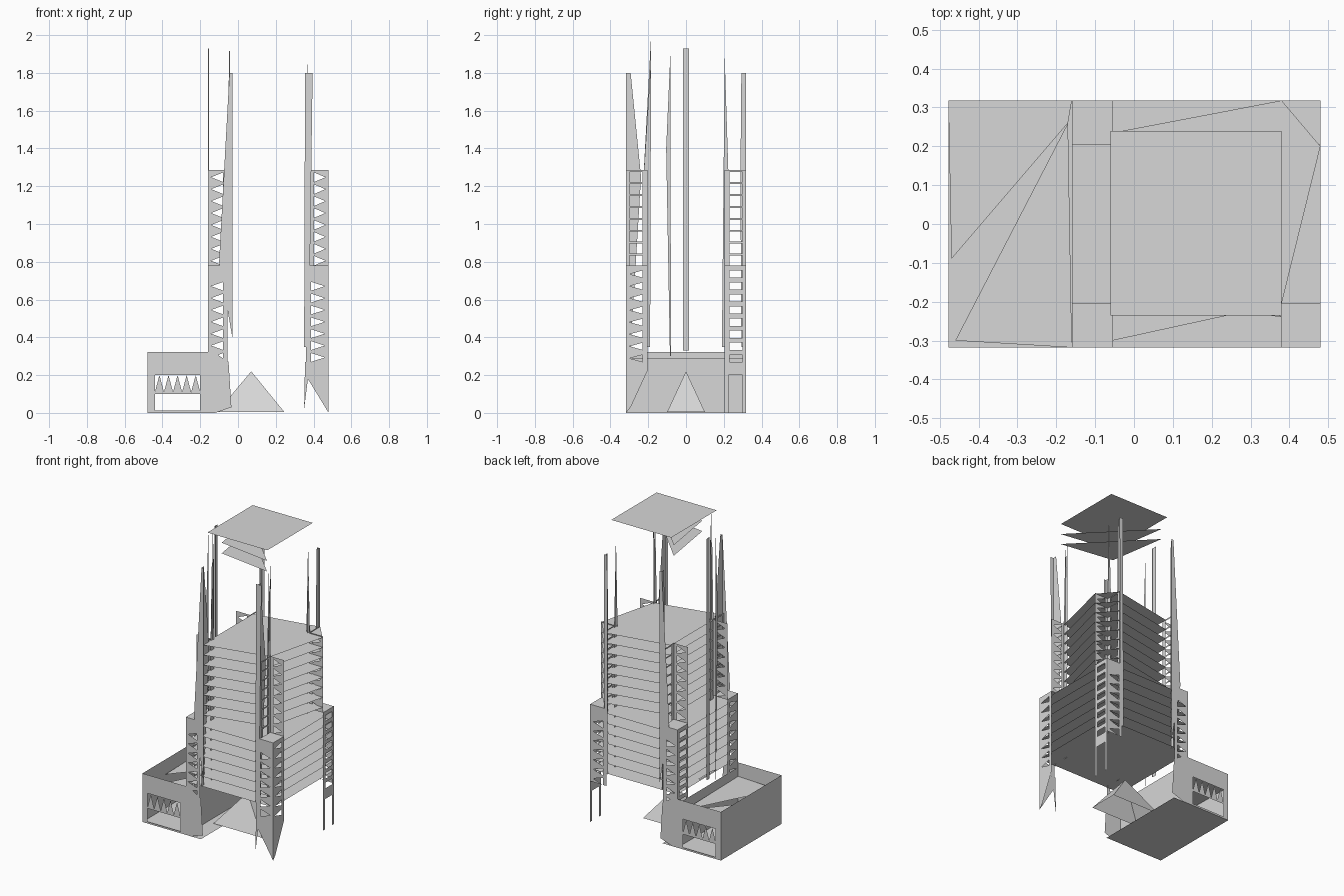
import bpy

if "Cube" in bpy.data.objects:
    bpy.data.objects.remove(bpy.data.objects["Cube"])

grey = bpy.data.materials.new("light_grey")
grey.use_nodes = True
tone = (0.68, 0.68, 0.68, 1)
grey.diffuse_color = tone
grey.node_tree.nodes["Principled BSDF"].inputs["Base Color"].default_value = tone

X0, X1, Y = -0.16, 0.48, 0.318      # outer tower footprint
XI0, XI1, YI = -0.055, 0.38, 0.205  # inner lines of the corner towers
STEP = 0.0662                       # storey height
MID, TOP = 0.78, 1.285              # shoulder and main roof heights


class Sheets:
    """Collects flat polygons on axis planes into one object."""

    def __init__(self, name):
        self.name, self.verts, self.faces = name, [], []

    def add3(self, points):
        start = len(self.verts)
        self.verts += points
        self.faces.append(range(start, len(self.verts)))

    def add(self, axis, c, points):
        place = {"x": lambda u, v: (c, u, v),
                 "y": lambda u, v: (u, c, v),
                 "z": lambda u, v: (u, v, c)}[axis]
        self.add3([place(u, v) for u, v in points])

    def rect(self, axis, c, u0, u1, v0, v1):
        self.add(axis, c, [(u0, v0), (u1, v0), (u1, v1), (u0, v1)])

    def build(self):
        mesh = bpy.data.meshes.new(self.name)
        mesh.from_pydata(self.verts, [], [list(f) for f in self.faces])
        mesh.materials.append(grey)
        obj = bpy.data.objects.new(self.name, mesh)
        bpy.context.collection.objects.link(obj)


def lattice(s, axis, c, a, b, z0, z1, rung, gusset):
    """Ladder panel from outer edge a to inner edge b."""
    w = b - a
    p, q = a + 0.17 * w, b - 0.22 * w
    s.rect(axis, c, a, p, z0, z1)
    s.rect(axis, c, q, b, z0, z1)
    bays = round((z1 - z0) / STEP)
    h = (z1 - z0) / bays
    for i in range(bays):
        zb, zt = z0 + i * h, z0 + (i + 1) * h
        s.rect(axis, c, p, q, zt - rung, zt)
        if gusset:  # triangular openings
            zm = (zb + zt - rung) / 2
            s.add(axis, c, [(p, zb), (q, zb), (p, zm)])
            s.add(axis, c, [(p, zm), (q, zt - rung), (p, zt - rung)])


# Storeys: full rectangle below the shoulder, skewed polygon above
floors = Sheets("floor_plates")
for k in range(15):
    z = TOP - 0.005 - k * STEP
    if z < MID + 0.01:
        floors.rect("z", z, X0, X1, -Y, Y)
    else:
        floors.add("z", z, [(XI0, -0.3), (XI1, -YI), (X1, YI - 0.005),
                            (XI1, Y), (XI0, 0.235)])
floors.build()

# Floating roof and the broken plates below it
roof = Sheets("upper_roof")
roof.rect("z", 1.998, -0.06, 0.38, -0.235, 0.24)
roof.build()
broken = Sheets("broken_upper_plates")
for z in (1.86, 1.93):
    broken.add("z", z, [(0.01, -0.185), (0.38, -0.24), (-0.05, 0.2)])
broken.build()

# Corner towers
for side, xo, xi in (("right", X0, XI0), ("left", X1, XI1)):
    for end, sy in (("front", -1), ("back", 1)):
        t = Sheets(f"{end}_{side}_tower")
        yo, yi = sy * Y, sy * YI
        left = side == "left"
        foot = xi - 0.02 * left
        # outer faces of the lower part, inner faces of the upper part
        lattice(t, "x", xo, yo, yi, 0.27, MID, 0.026, sy < 0)
        lattice(t, "y", yo, xo, foot, 0.27, 0.71, 0.016, True)
        t.rect("y", yo, xo, foot, 0.71, MID)
        lattice(t, "x", xi, yo, yi, MID, TOP, 0.01, False)
        lattice(t, "y", yi, xo, xi, MID, TOP, 0.012, True)
        t.rect("z", MID, min(xo, xi), max(xo, xi), min(yo, yi), max(yo, yi))
        # legs: solid points at the front, thin strips at the back
        if sy < 0:
            t.add("x", xo, [(yo, 0.27), (yi, 0.27), (yi, 0.22), (yo + 0.025, 0.03), (yo, 0)])
            if left:
                t.add("y", yo, [(xo, 0.27), (xi - 0.025, 0.27), (xi - 0.03, 0.02),
                                (xi - 0.01, 0.18), (xo, 0)])
        else:
            t.rect("x", xo, yo, yi, 0.2, 0.27)
            for y in (yo - 0.02, yi):
                t.rect("x", xo, y, y + 0.02, 0, 0.2)
        t.build()

        # Tall fins above each tower
        f = Sheets(f"{end}_{side}_fins")
        wide = 0.08 if sy < 0 else 0.03
        shift = -0.01 if left else 0.01
        f.add("x", xi + shift, [(yo, 0.35), (yo, 1.8), (yo - sy * 0.025, 1.8),
                                (yo - sy * wide, 1.25), (yo - sy * 0.025, 0.35)])
        if left:
            top_edge = xi + (0.015 if sy < 0 else 0)
            f.add("y", yo, [(xi - 0.03, 0.35), (xi - 0.005, 0.35), (top_edge, 1.8),
                            (xi - 0.025, 1.8)])
        else:
            f.add("y", yo, [(xi - 0.045, 0.8), (xi + 0.025, 0.4), (xi + 0.025, 1.8),
                            (xi + 0.01, 1.8)])
        # Needle at the inner corner, missing at the back right
        if left or sy < 0:
            peak = 1.88 if left else 1.995
            tip = xi + shift
            f.add("x", tip, [(yi - sy * 0.015, 0.35), (yi + sy * 0.015, 0.35),
                             (yi + sy * 0.02, 1.25), (yi - sy * 0.02 * (sy < 0), peak)])
            f.add3([(tip - 0.012, yi, TOP), (tip + 0.012, yi, TOP), (tip, yi, peak)])
        f.build()

# Slender masts on the podium side
masts = Sheets("side_masts")
masts.rect("x", X0, -0.015, 0.015, 0.33, 1.93)
masts.rect("y", -0.015, X0, X0 + 0.006, 0.33, 1.93)
masts.add("x", X0, [(-0.085, 0.3), (-0.08, 0.3), (-0.082, 1.92), (-0.105, 1.4)])
masts.rect("z", 0.36, X0, X0 + 0.015, -0.08, 0.08)
masts.build()

# Podium: open-topped box with an arcade in front and back walls
podium = Sheets("podium_walls")
L, H = -0.478, 0.322
podium.rect("x", L, -Y, Y, 0, H)
podium.rect("x", X0, -Y, Y, 0, 0.29)
for y in (-Y, Y):
    podium.rect("y", y, L, -0.44, 0, H)
    podium.rect("y", y, -0.44, -0.2, 0, 0.012)
    podium.rect("y", y, -0.44, -0.2, 0.1, 0.11)
    podium.rect("y", y, -0.44, -0.2, 0.2, H)
    podium.add("y", y, [(-0.2, 0), (-0.12, 0), (-0.035, 0.03), (-0.05, 0.27),
                        (-0.13, H), (-0.2, H)])
    teeth = 5
    w = 0.24 / teeth
    for i in range(teeth):
        u = -0.44 + i * w
        podium.add("y", y, [(u, 0.11), (u + w, 0.11), (u + w / 2, 0.2)])
podium.build()

# Ground slab and an inner deck split by a long sliver
decks = Sheets("podium_decks")
decks.rect("z", 0.0, L, -0.05, -Y, Y)
decks.add("z", 0.23, [(-0.46, -0.3), (X0, -Y), (-0.17, 0.26)])
decks.add("z", 0.23, [(-0.47, -0.09), (-0.17, 0.26), (X0, Y), (L, Y)])
decks.build()

# Small open pyramid beneath the tower
pyramid = Sheets("entrance_pyramid")
base = [(-0.11, -0.1, 0.005), (0.245, -0.1, 0.005), (0.245, 0.1, 0.005), (-0.11, 0.1, 0.005)]
for i in range(4):
    pyramid.add3([base[i], base[(i + 1) % 4], (0.07, 0, 0.22)])
pyramid.build()
